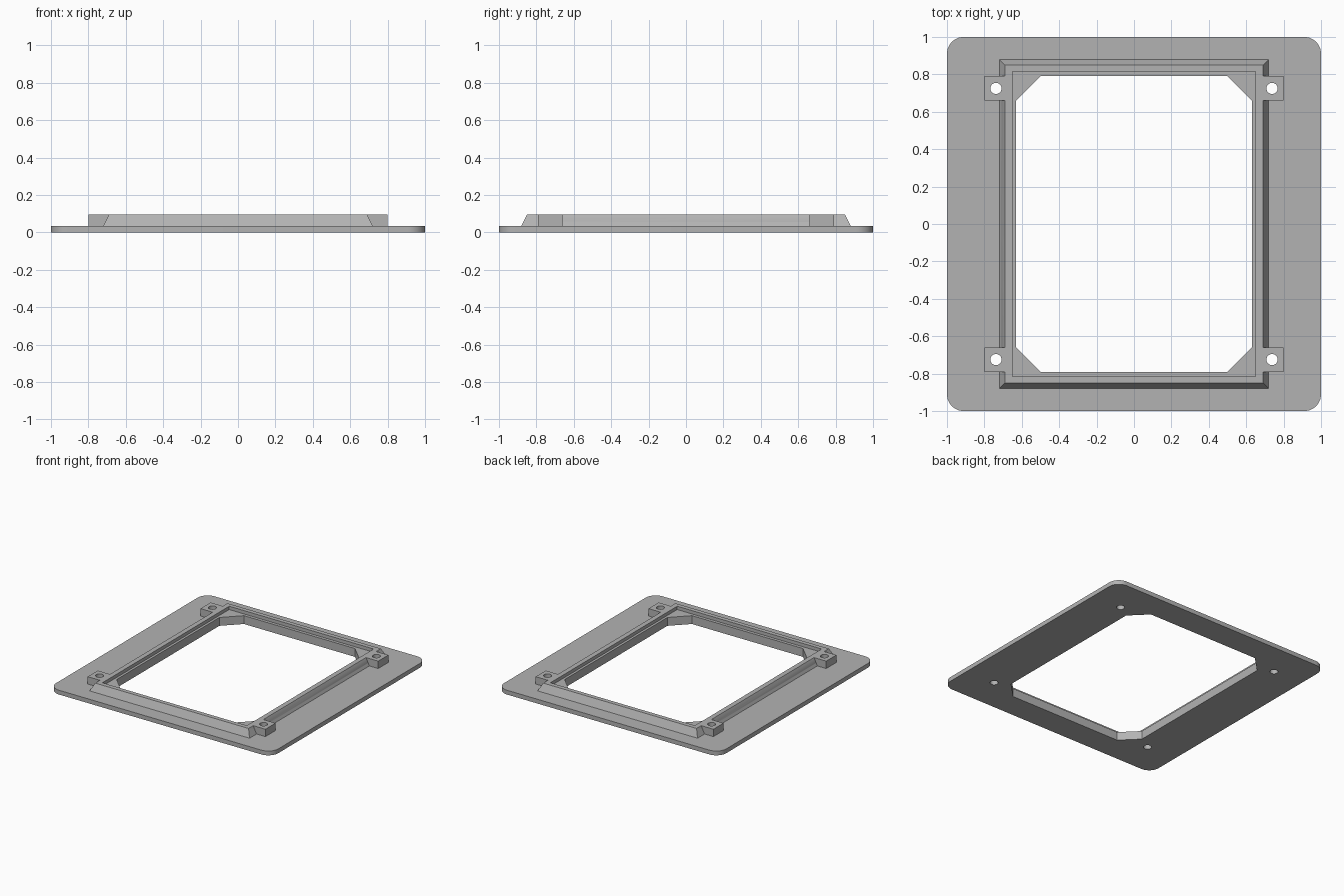
import bpy, bmesh
from math import cos, sin, pi, radians

if "Cube" in bpy.data.objects:
    bpy.data.objects.remove(bpy.data.objects["Cube"])

PLATE_TOP, LEDGE, TOP = 0.035, 0.068, 0.095
SIGNS = [(1, 1), (-1, 1), (-1, -1), (1, -1)]

grey = bpy.data.materials.new("mid_grey")
grey.use_nodes = True
grey.diffuse_color = (0.45, 0.45, 0.45, 1)
grey.node_tree.nodes["Principled BSDF"].inputs["Base Color"].default_value = grey.diffuse_color


def loft(name, low, high, z0, z1):
    """Closed solid between two matching outlines."""
    bm = bmesh.new()
    a = [bm.verts.new((x, y, z0)) for x, y in low]
    b = [bm.verts.new((x, y, z1)) for x, y in high]
    bm.faces.new(a[::-1])
    bm.faces.new(b)
    for i in range(len(a)):
        j = (i + 1) % len(a)
        bm.faces.new((a[i], a[j], b[j], b[i]))
    bmesh.ops.recalc_face_normals(bm, faces=bm.faces)
    mesh = bpy.data.meshes.new(name)
    bm.to_mesh(mesh)
    bm.free()
    mesh.materials.append(grey)
    obj = bpy.data.objects.new(name, mesh)
    bpy.context.collection.objects.link(obj)
    return obj


def rect(x, y):
    return [(sx * x, sy * y) for sx, sy in SIGNS]


def circle(cx, cy, r, n=32):
    return [(cx + r * cos(2 * pi * i / n), cy + r * sin(2 * pi * i / n)) for i in range(n)]


def rounded(half, r, n=10):
    pts = []
    for q, (sx, sy) in enumerate(SIGNS):
        for i in range(n + 1):
            t = (q + i / n) * pi / 2
            pts.append((sx * (half - r) + r * cos(t), sy * (half - r) + r * sin(t)))
    return pts


def cut(obj, cutters):
    bpy.context.view_layer.objects.active = obj
    for c in cutters:
        mod = obj.modifiers.new("cut", 'BOOLEAN')
        mod.operation, mod.solver, mod.object = 'DIFFERENCE', 'EXACT', c
        bpy.ops.object.modifier_apply(modifier=mod.name)


# Cutters: chamfered opening, shallow recess and screw holes
opening_pts = []
for sx, sy in SIGNS:
    corner = [(sx * 0.63, sy * 0.66), (sx * 0.50, sy * 0.79)]
    opening_pts += corner if sx * sy > 0 else corner[::-1]
opening = loft("opening_cutter", opening_pts, opening_pts, -0.1, 0.2)
recess = loft("recess_cutter", rect(0.65, 0.815), rect(0.65, 0.815), LEDGE, 0.2)
holes = []
for sx, sy in SIGNS:
    ring = circle(sx * 0.738, sy * 0.725, 0.03)
    holes.append(loft("hole_cutter", ring, ring, -0.1, 0.2))

# Base plate with rounded corners
plate = loft("base_plate", rounded(1, 0.09), rounded(1, 0.09), 0, PLATE_TOP)
cut(plate, [opening] + holes)

# Raised collar with sloping outer sides
collar = loft("collar", rect(0.72, 0.88), rect(0.69, 0.85), PLATE_TOP, TOP)
cut(collar, [opening, recess] + holes)

# Screw tabs at the collar corners
parts = [plate, collar]
for (sx, sy), hole in zip(SIGNS, holes):
    pts = [(sx * x, sy * y) for x, y in ((0.69, 0.66), (0.80, 0.66), (0.80, 0.79), (0.69, 0.79))]
    side = ("back_" if sy > 0 else "front_") + ("left" if sx > 0 else "right")
    tab = loft(side + "_screw_tab", pts, pts, PLATE_TOP, TOP)
    cut(tab, [hole])
    parts.append(tab)

for c in [opening, recess] + holes:
    bpy.data.objects.remove(c)

# Smooth the rounded corners and holes, keep the rest crisp
bpy.ops.object.select_all(action='DESELECT')
for p in parts:
    p.select_set(True)
bpy.context.view_layer.objects.active = plate
bpy.ops.object.shade_smooth_by_angle(angle=radians(30))
